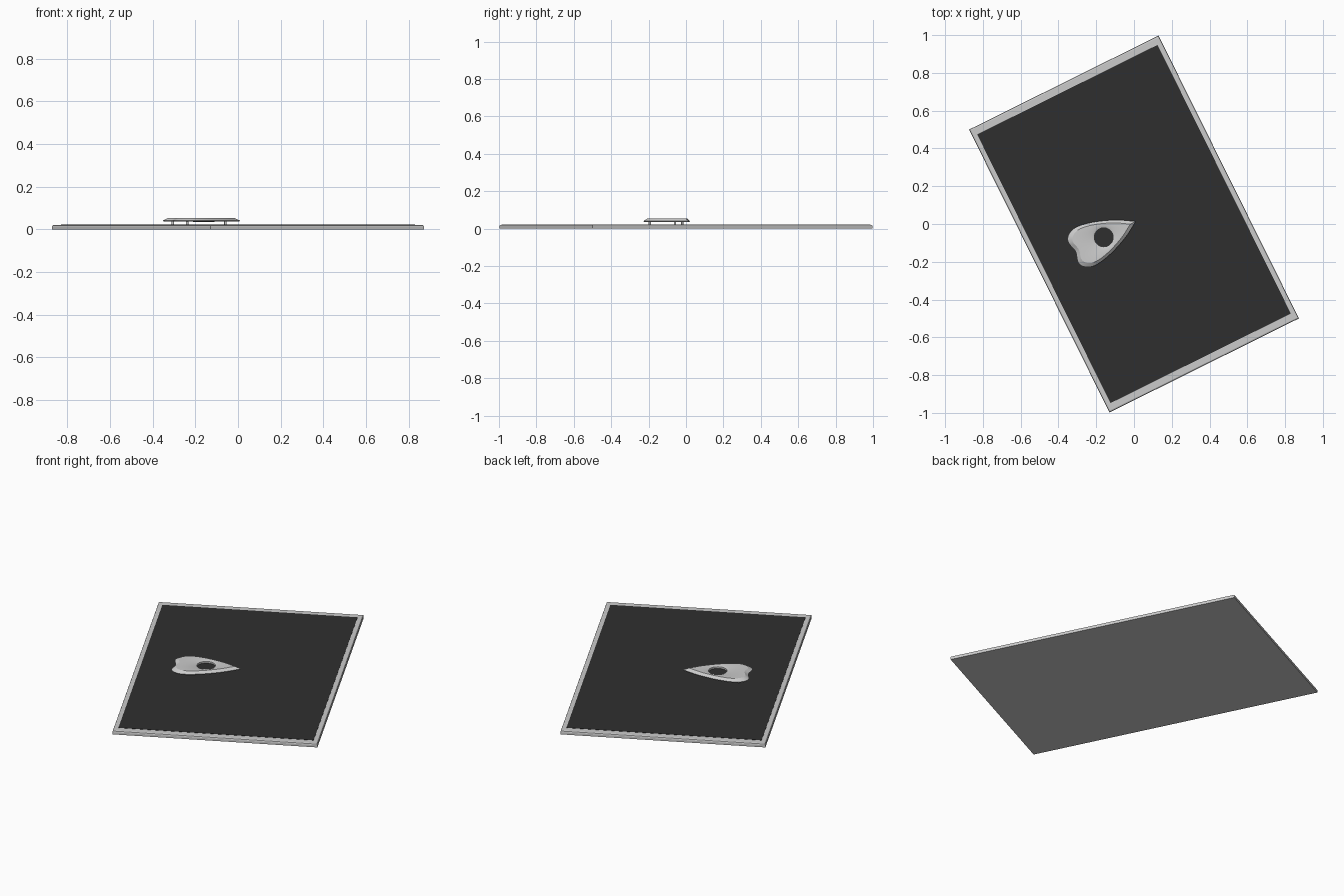
import bpy, bmesh, math
from mathutils import Vector, Matrix

if "Cube" in bpy.data.objects:
    bpy.data.objects.remove(bpy.data.objects["Cube"])

ANGLE = math.radians(26.4)
TIP = Vector((0.01, 0.014, 0))
HOLE = Vector((0.19, 0))            # hole centre, measured back from the tip


def material(name, value):
    m = bpy.data.materials.new(name)
    m.diffuse_color = (value, value, value, 1)
    m.use_nodes = True
    m.node_tree.nodes["Principled BSDF"].inputs["Base Color"].default_value = m.diffuse_color
    return m


grey = material("light grey", 0.6)
dark = material("charcoal", 0.028)


def finish(name, bm, mat, matrix):
    bmesh.ops.recalc_face_normals(bm, faces=bm.faces[:])
    me = bpy.data.meshes.new(name)
    bm.to_mesh(me)
    bm.free()
    me.materials.append(mat)
    ob = bpy.data.objects.new(name, me)
    ob.matrix_world = matrix
    bpy.context.collection.objects.link(ob)
    return ob


def slab(name, w, d, z0, z1, mat, bevel=0):
    bm = bmesh.new()
    bmesh.ops.create_cube(bm, size=1)
    for v in bm.verts:
        v.co = Vector((v.co.x * w, v.co.y * d, z0 + (v.co.z + 0.5) * (z1 - z0)))
    if bevel:
        top = [e for e in bm.edges if all(v.co.z > z1 - 1e-5 for v in e.verts)]
        bmesh.ops.bevel(bm, geom=top, offset=bevel, segments=2, profile=0.5, affect='EDGES')
    return finish(name, bm, mat, Matrix.Rotation(ANGLE, 4, 'Z'))


def cylinder(name, x, y, r, z0, z1, mat, sides):
    bm = bmesh.new()
    bmesh.ops.create_cone(bm, cap_ends=True, segments=sides, radius1=r, radius2=r,
                          depth=z1 - z0,
                          matrix=Matrix.Translation((x, y, (z0 + z1) / 2)))
    return finish(name, bm, mat, POINTER)


# board with rounded top edge, and dark playing surface
slab("board", 1.12, 1.672, 0, 0.021, grey, 0.008)
slab("board_surface", 1.066, 1.588, 0.0195, 0.0222, dark)

# pointer outline: half profile, smoothed and mirrored
POINTER = Matrix.Translation(TIP) @ Matrix.Rotation(ANGLE + math.pi, 4, 'Z')
half = [Vector(p) for p in ((0, 0), (0.09, 0.053), (0.2, 0.096), (0.295, 0.113),
                            (0.35, 0.095), (0.37, 0.058), (0.357, 0))]
ctrl = [half[0] - (half[1] - half[0])] + half + [Vector((0.37, -0.058))]
curve = []
N = 8
for i in range(1, len(ctrl) - 2):
    a, b, c, d = ctrl[i - 1:i + 3]
    for k in range(N):
        t = k / N
        curve.append(0.5 * (2 * b + (c - a) * t + (2 * a - 5 * b + 4 * c - d) * t * t
                            + (3 * b - a - 3 * c + d) * t ** 3))
curve.append(half[-1])
outline = curve + [Vector((p.x, -p.y)) for p in reversed(curve[1:-1])]


def scaled(f):
    c = Vector((0.22, 0))
    return [c + (p - c) * f for p in outline]


def circle(r):
    return [HOLE + (p - HOLE).normalized() * r for p in scaled(0.85)]


# pointer body: closed loft from hole, underside, bevelled rim, top, countersink
loft = [(circle(0.05), 0.037), (scaled(0.98), 0.037), (outline, 0.041),
        (scaled(0.85), 0.054), (circle(0.063), 0.054), (circle(0.05), 0.049)]
bm = bmesh.new()
rings = [[bm.verts.new((p.x, p.y, z)) for p in pts] for pts, z in loft]
n = len(outline)
for j, ring in enumerate(rings):
    nxt = rings[(j + 1) % len(rings)]
    for i in range(n):
        k = (i + 1) % n
        bm.faces.new((ring[i], ring[k], nxt[k], nxt[i]))
body = finish("pointer_body", bm, grey, POINTER)

# dark window at the bottom of the hole, and three legs
window = cylinder("pointer_window", HOLE.x, 0, 0.051, 0.035, 0.039, dark, 48)
legs = [cylinder("pointer_leg_%d" % (i + 1), x, y, 0.006, 0.021, 0.04, grey, 16)
        for i, (x, y) in enumerate(((0.077, 0), (0.315, 0.075), (0.315, -0.075)))]

# smooth shading on the curved parts
bpy.ops.object.select_all(action='DESELECT')
for ob in [body, window] + legs:
    ob.select_set(True)
bpy.context.view_layer.objects.active = body
bpy.ops.object.shade_smooth_by_angle(angle=math.radians(25))
